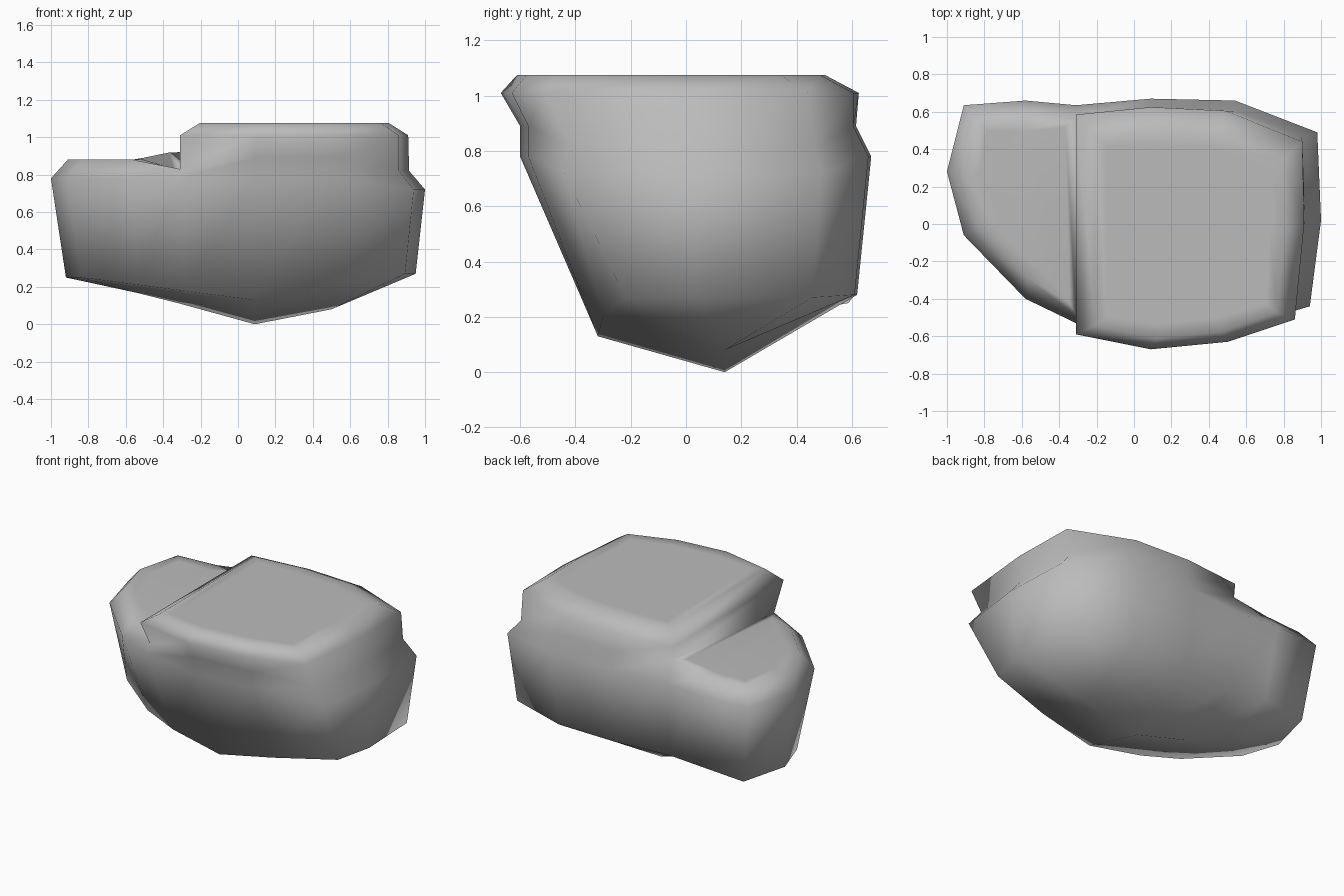
import bpy
import bmesh
from mathutils import Vector

cube = bpy.data.objects.get("Cube")
if cube:
    bpy.data.objects.remove(cube, do_unlink=True)

stone = bpy.data.materials.new("grey_stone")
stone.use_nodes = True
grey = (0.5, 0.5, 0.5, 1.0)
stone.diffuse_color = grey
stone.node_tree.nodes["Principled BSDF"].inputs["Base Color"].default_value = grey

# Widest outline of the boulder, counter-clockwise from the low lobe's front
WAIST = [(-.91, -.06), (-.58, -.4), (-.31, -.53), (.09, -.6), (.5, -.57),
         (.94, -.44), (1, .02), (.98, .49), (.54, .66), (.09, .67),
         (-.31, .635), (-.58, .66), (-.91, .635), (-1, .28)]
# Outline of the raised slab that overhangs the body
LIP = [(-.31, -.59), (.09, -.67), (.5, -.63), (.86, -.51), (.91, 0),
       (.9, .44), (.49, .605), (.09, .625), (-.31, .585)]
# Ridge along the underside, and the ridge point below each outline column
KEEL = [(-.55, .14, .17), (-.31, .14, .11), (.09, .14, 0), (.5, .14, .08)]
KEEL_OF = [0, 0, 1, 2, 3, 3, 3, 3, 3, 2, 1, 0, 0, 0]
COUNT = len(WAIST)
SLAB = range(2, 11)


def is_end(x):
    return x > 0.9


def foot_point(x, y):
    """Lower rim: tucked far in at the front, slightly at the back."""
    tuck = 0.63 if y < 0 else 0.9
    slope = 0.18 if x > 0.09 else 0.12
    z = 0.13 + slope * abs(x - 0.09) if y < 0 else 0.28
    if abs(x) > 0.9:
        z = 0.27 if x > 0 else 0.25
    return Vector((x * (0.95 if x > 0 else 0.92), 0.16 + (y - 0.16) * tuck, z))


def waist_point(x, y):
    return Vector((x, y, 0.72 if is_end(x) else 0.78))


def neck_point(i, x, y):
    """Rim of the low lobe's top, or the groove below the slab."""
    if i not in SLAB:
        return Vector((-0.5 + (x + 0.5) * 0.82, 0.2 + (y - 0.2) * 0.82, 0.88))
    if i == SLAB[0]:
        return Vector((x, y + 0.04, 0.83))
    if i == SLAB[-1]:
        return Vector((x, y - 0.06, 0.92))
    if is_end(x):
        return Vector((x * 0.915, y * 0.95, 0.82))
    return Vector((x, y - 0.055 if y > 0 else y, 0.89))


def bridge(bm, lower, upper):
    for i in range(len(lower)):
        j = (i + 1) % len(lower)
        bm.faces.new((lower[i], lower[j], upper[j], upper[i]))


bm = bmesh.new()


def ring(points):
    return [bm.verts.new(p) for p in points]


foot = ring(foot_point(x, y) for x, y in WAIST)
waist = ring(waist_point(x, y) for x, y in WAIST)
neck = ring(neck_point(i, x, y) for i, (x, y) in enumerate(WAIST))
keel = ring(KEEL)

# Body sides
bridge(bm, foot, waist)
bridge(bm, waist, neck)

# Underside
for i in range(COUNT):
    j = (i + 1) % COUNT
    corners = [foot[j], foot[i], keel[KEEL_OF[i]]]
    if KEEL_OF[i] != KEEL_OF[j]:
        corners.append(keel[KEEL_OF[j]])
    bm.faces.new(corners)

# Raised slab with a bevelled rim
lip = ring((x, y, 1.01) for x, y in LIP)
crown = ring((0.305 + (x - 0.305) * 0.83, y * 0.86 - 0.035, 1.075) for x, y in LIP)
bridge(bm, [neck[i] for i in SLAB], lip)
bridge(bm, lip, crown)

# Flat tops of slab and low lobe
slab_top = bm.faces.new(crown)
lobe_top = bm.faces.new(neck[SLAB[-1]:] + neck[:SLAB[0] + 1])
bm.normal_update()
bmesh.ops.inset_individual(bm, faces=[slab_top, lobe_top], thickness=0.08)

bmesh.ops.recalc_face_normals(bm, faces=bm.faces)
for face in bm.faces:
    face.smooth = True

mesh = bpy.data.meshes.new("boulder")
bm.to_mesh(mesh)
bm.free()
mesh.materials.append(stone)
boulder = bpy.data.objects.new("boulder", mesh)
bpy.context.collection.objects.link(boulder)
